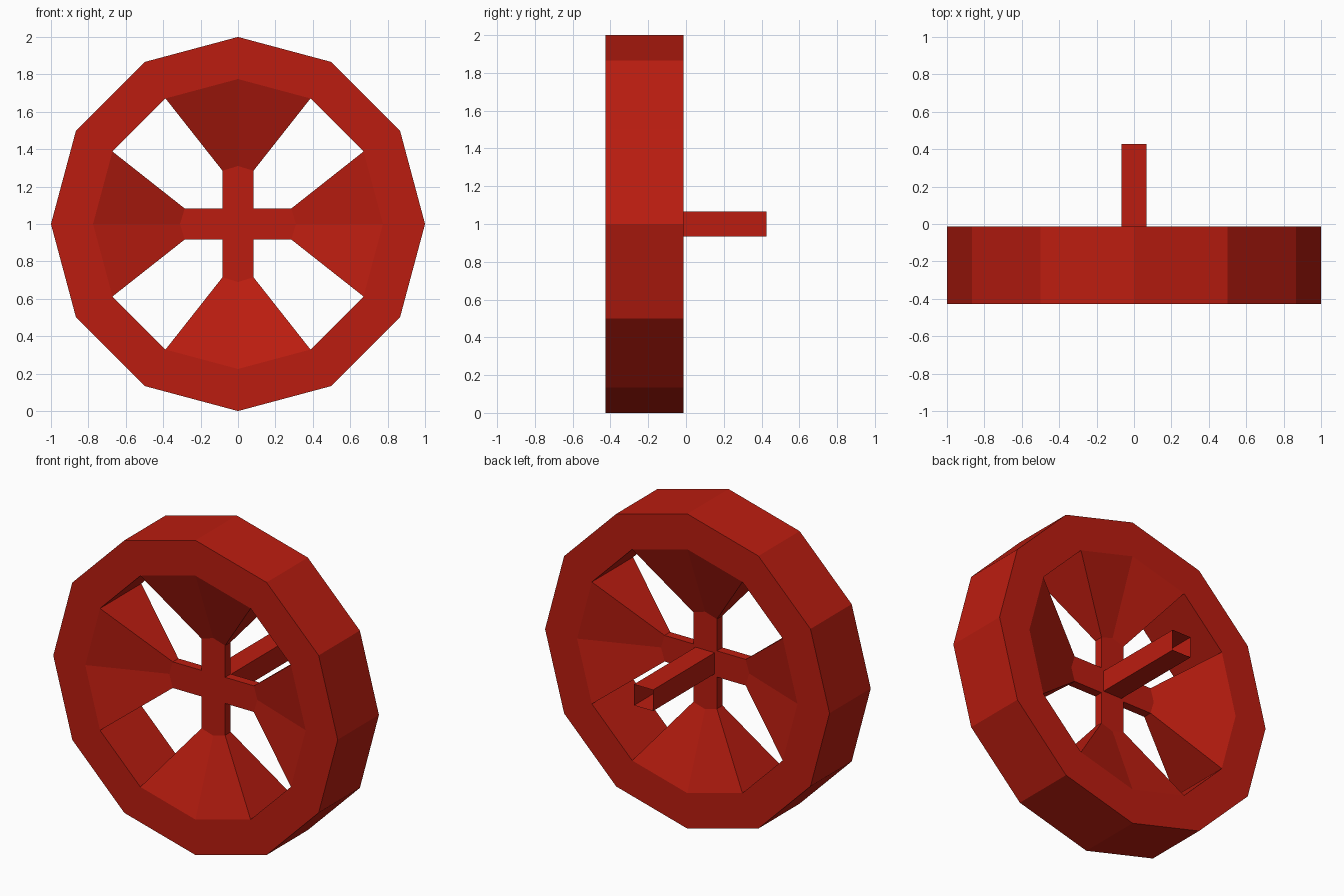
import bpy, bmesh
from math import sin, cos, pi, radians
from mathutils import Matrix, Vector

if "Cube" in bpy.data.objects:
    bpy.data.objects.remove(bpy.data.objects["Cube"])

SIDES = 12
R_OUT, R_IN = 1.0, 0.775
Y_MID, RIM_HALF, HUB_HALF = -0.22, 0.207, 0.028
CENTRE = Vector((0, 0, 1.0))

mat = bpy.data.materials.new("red_paint")
mat.diffuse_color = (0.5, 0.012, 0.005, 1)
mat.use_nodes = True
mat.node_tree.nodes["Principled BSDF"].inputs["Base Color"].default_value = mat.diffuse_color


def finish(bm, name):
    mesh = bpy.data.meshes.new(name)
    bm.to_mesh(mesh)
    bm.free()
    mesh.materials.append(mat)
    obj = bpy.data.objects.new(name, mesh)
    bpy.context.collection.objects.link(obj)
    return obj


def polar(r, i):
    a = 2 * pi * i / SIDES
    return (r * cos(a), r * sin(a))


bm = bmesh.new()


def point(p, half):
    return bm.verts.new((p[0], Y_MID + half, p[1] + CENTRE.z))


def wall(a, b, half_a, half_b):
    # strip running from the front edge to the back edge
    bm.faces.new([point(a, -half_a), point(b, -half_b),
                  point(b, half_b), point(a, half_a)])


def both_sides(pts):
    # matching front and back face; pts are (position, half depth)
    for s in (-1, 1):
        bm.faces.new([point(p, s * h) for p, h in pts])


# rim: twelve segments, inner wall only where there is an opening
for i in range(SIDES):
    o1, o2, i1, i2 = polar(R_OUT, i), polar(R_OUT, i + 1), polar(R_IN, i), polar(R_IN, i + 1)
    both_sides([(o1, RIM_HALF), (o2, RIM_HALF), (i2, RIM_HALF), (i1, RIM_HALF)])
    wall(o1, o2, RIM_HALF, RIM_HALF)
    if i % 3 == 1:
        wall(i1, i2, RIM_HALF, RIM_HALF)

# four flared spokes, each with a thin arm leading to the hub
for k in range(4):
    rot = Matrix.Rotation(k * pi / 2, 2)

    def turn(x, z):
        return tuple(rot @ Vector((x, z)))

    tip, rim_mid = turn(0.31, 0), polar(R_IN, 3 * k)
    centre = (0, 0)
    for s in (1, -1):
        rim = polar(R_IN, 3 * k + s)
        neck = turn(0.285, 0.083 * s)
        root = turn(0.083, 0.083 * s)
        both_sides([(rim_mid, RIM_HALF), (rim, RIM_HALF), (neck, HUB_HALF), (tip, HUB_HALF)])
        both_sides([(tip, HUB_HALF), (neck, HUB_HALF), (root, HUB_HALF), (centre, HUB_HALF)])
        wall(rim, neck, RIM_HALF, HUB_HALF)
        wall(neck, root, HUB_HALF, HUB_HALF)

bmesh.ops.remove_doubles(bm, verts=bm.verts, dist=0.0005)
bmesh.ops.recalc_face_normals(bm, faces=bm.faces)
finish(bm, "spoked_wheel")

# square open-ended axle behind the hub
y0, y1 = Y_MID + HUB_HALF, 0.427
bm = bmesh.new()
place = (Matrix.Translation((0, (y0 + y1) / 2, CENTRE.z))
         @ Matrix.Rotation(radians(90), 4, 'X') @ Matrix.Rotation(radians(45), 4, 'Z'))
r = 0.067 * 2 ** 0.5
bmesh.ops.create_cone(bm, cap_ends=False, segments=4, radius1=r, radius2=r,
                      depth=y1 - y0, matrix=place)
finish(bm, "axle")
